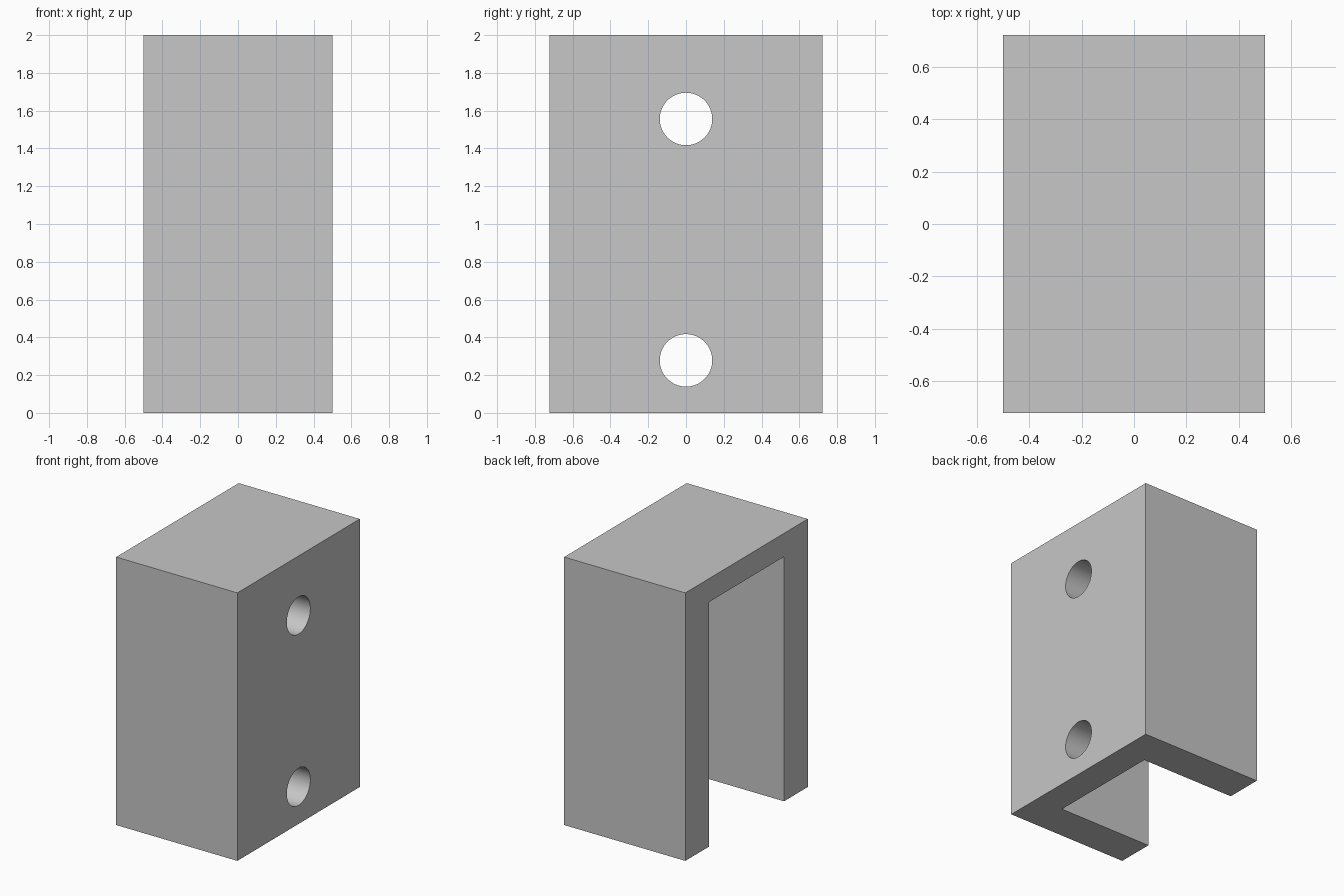
import bpy
import bmesh
import math

cube = bpy.data.objects.get("Cube")
if cube:
    bpy.data.objects.remove(cube, do_unlink=True)

# Overall size, wall thicknesses and hole layout
WIDTH, DEPTH, HEIGHT = 1.0, 1.444, 2.0
SIDE_WALL, TOP_WALL, PLATE = 0.28, 0.175, 0.222
HOLE_RADIUS, HOLE_HEIGHTS = 0.139, (0.278, 1.556)

grey = bpy.data.materials.new("plain grey")
grey.use_nodes = True
colour = (0.57, 0.57, 0.57, 1)
grey.diffuse_color = colour
grey.node_tree.nodes["Principled BSDF"].inputs["Base Color"].default_value = colour


def add_box(name, low, high):
    bm = bmesh.new()
    bmesh.ops.create_cube(bm, size=1)
    for v in bm.verts:
        v.co = [lo + (c + 0.5) * (hi - lo) for c, lo, hi in zip(v.co, low, high)]
    mesh = bpy.data.meshes.new(name)
    bm.to_mesh(mesh)
    bm.free()
    mesh.materials.append(grey)
    obj = bpy.data.objects.new(name, mesh)
    bpy.context.collection.objects.link(obj)
    return obj


def cut(target, cutter):
    cutter.hide_render = True
    cutter.hide_viewport = True
    cutter.display_type = 'WIRE'
    mod = target.modifiers.new(cutter.name, 'BOOLEAN')
    mod.operation = 'DIFFERENCE'
    mod.solver = 'EXACT'
    mod.object = cutter


# Outer block
body = add_box("bracket_body", (-WIDTH / 2, -DEPTH / 2, 0), (WIDTH / 2, DEPTH / 2, HEIGHT))

# Cavity open on one side and underneath
cavity = add_box("cavity_cutter",
                 (-WIDTH, -DEPTH / 2 + SIDE_WALL, -0.5),
                 (WIDTH / 2 - PLATE, DEPTH / 2 - SIDE_WALL, HEIGHT - TOP_WALL))
cut(body, cavity)

# Screw holes through the plate
for i, z in enumerate(HOLE_HEIGHTS):
    bpy.ops.mesh.primitive_cylinder_add(vertices=64, radius=HOLE_RADIUS, depth=PLATE * 2,
                                        location=(WIDTH / 2 - PLATE / 2, 0, z),
                                        rotation=(0, math.pi / 2, 0))
    hole = bpy.context.object
    hole.name = "hole_cutter_%d" % (i + 1)
    hole.data.materials.append(grey)
    cut(body, hole)

# Apply the cuts and smooth the hole walls
bpy.context.view_layer.update()
bpy.ops.object.select_all(action='DESELECT')
body.select_set(True)
bpy.context.view_layer.objects.active = body
for mod in list(body.modifiers):
    cutter = mod.object
    bpy.ops.object.modifier_apply(modifier=mod.name)
    bpy.data.objects.remove(cutter, do_unlink=True)
bpy.ops.object.shade_smooth_by_angle(angle=math.radians(30))
